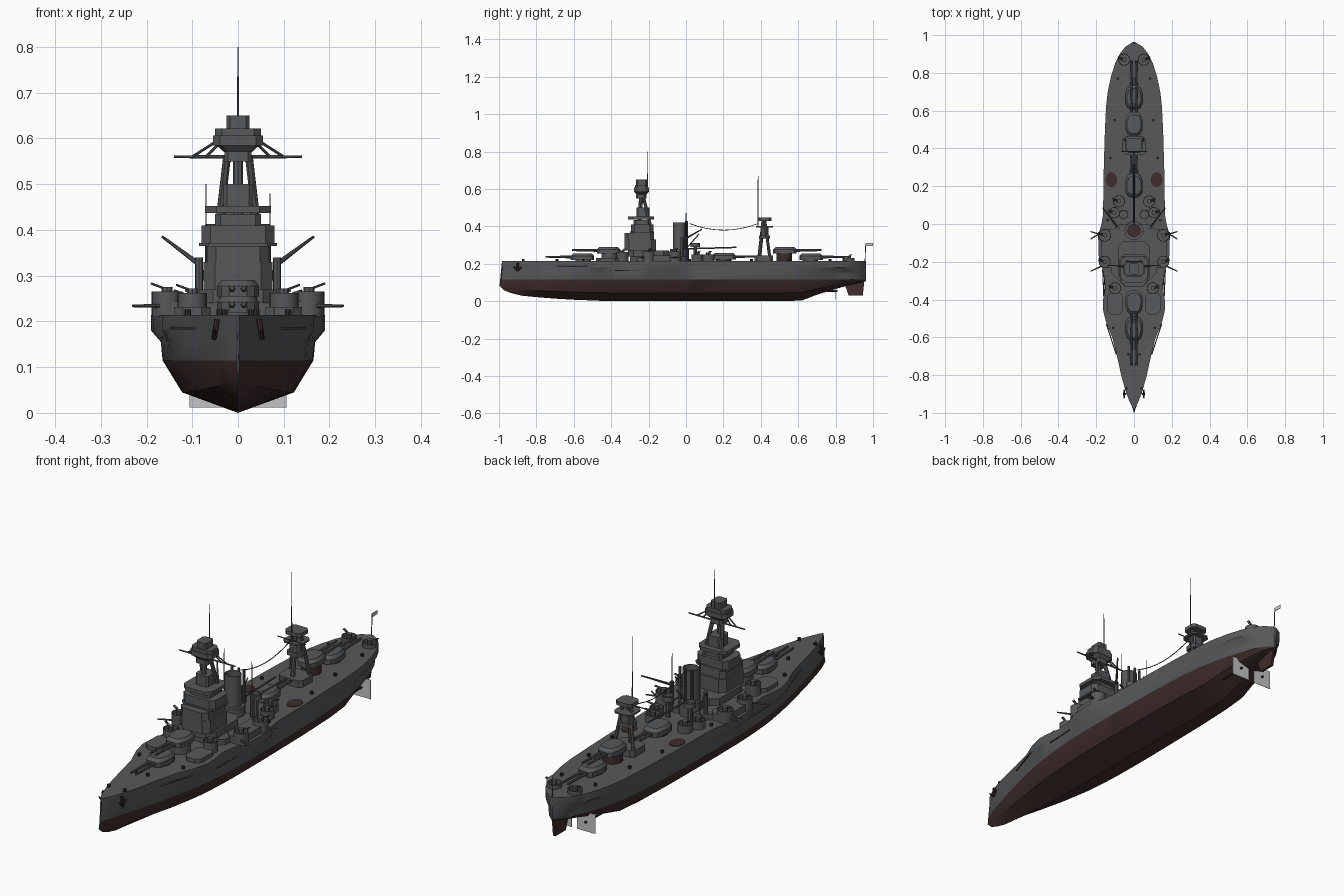
import bpy, bmesh, math
from mathutils import Vector

if "Cube" in bpy.data.objects:
    bpy.data.objects.remove(bpy.data.objects["Cube"])


def material(name, c):
    m = bpy.data.materials.new(name)
    m.diffuse_color = (*c, 1)
    m.use_nodes = True
    m.node_tree.nodes["Principled BSDF"].inputs["Base Color"].default_value = m.diffuse_color
    return m


GREY = material("hull grey", (0.095, 0.098, 0.103))
DECK = material("deck grey", (0.098, 0.098, 0.1))
RED = material("bottom red", (0.05, 0.026, 0.025))
DARK = material("dark metal", (0.03, 0.03, 0.032))
LIGHT = material("pale grey", (0.55, 0.55, 0.55))


def finish(name, bm, *mats):
    bmesh.ops.recalc_face_normals(bm, faces=bm.faces)
    me = bpy.data.meshes.new(name)
    bm.to_mesh(me)
    bm.free()
    ob = bpy.data.objects.new(name, me)
    bpy.context.collection.objects.link(ob)
    for m in mats:
        me.materials.append(m)
    return ob


def prism(name, pts, z0, z1, mat=GREY, top=1.0, c=(0, 0)):
    """Extruded outline; top scales the upper outline about c."""
    bm = bmesh.new()
    lo = [bm.verts.new((c[0] + x, c[1] + y, z0)) for x, y in pts]
    hi = [bm.verts.new((c[0] + x * top, c[1] + y * top, z1)) for x, y in pts]
    bm.faces.new(lo)
    bm.faces.new(hi)
    n = len(pts)
    for i in range(n):
        j = (i + 1) % n
        bm.faces.new((lo[i], lo[j], hi[j], hi[i]))
    return finish(name, bm, mat)


def block(name, x, y, hx, hy, z0, z1, ch=0.0, mat=GREY, top=1.0):
    """Box with chamfered corners."""
    if ch:
        q = [(hx, hy - ch), (hx - ch, hy), (ch - hx, hy), (-hx, hy - ch),
             (-hx, ch - hy), (ch - hx, -hy), (hx - ch, -hy), (hx, ch - hy)]
    else:
        q = [(hx, hy), (-hx, hy), (-hx, -hy), (hx, -hy)]
    return prism(name, q, z0, z1, mat, top, (x, y))


def drum(name, x, y, r, z0, z1, mat=GREY, ry=None, top=1.0, n=16):
    ry = ry or r
    q = [(r * math.cos(2 * math.pi * i / n), ry * math.sin(2 * math.pi * i / n)) for i in range(n)]
    return prism(name, q, z0, z1, mat, top, (x, y))


def tub(name, x, y, r, z0, z1, depth=0.015, wall=0.004, inner=DECK, ry=None):
    """Drum with a sunken top."""
    ob = drum(name, x, y, r, z0, z1, GREY, ry)
    ob.data.materials.append(inner)
    bm = bmesh.new()
    bm.from_mesh(ob.data)
    f = max(bm.faces, key=lambda f: f.calc_center_median().z)
    bmesh.ops.inset_region(bm, faces=[f], thickness=wall, depth=0)
    ext = bmesh.ops.extrude_face_region(bm, geom=[f])["geom"]
    bmesh.ops.translate(bm, vec=(0, 0, -depth), verts=[v for v in ext if isinstance(v, bmesh.types.BMVert)])
    if f.is_valid:
        bm.faces.remove(f)
    for g in ext:
        if isinstance(g, bmesh.types.BMFace):
            g.material_index = 1
    bm.to_mesh(ob.data)
    bm.free()
    return ob


def rod(name, a, b, r, r2=None, mat=GREY, n=8):
    a, b = Vector(a), Vector(b)
    bm = bmesh.new()
    bmesh.ops.create_cone(bm, cap_ends=True, segments=n, radius1=r, radius2=r if r2 is None else r2,
                          depth=(b - a).length)
    bm.transform((b - a).to_track_quat('Z', 'Y').to_matrix().to_4x4())
    bmesh.ops.translate(bm, vec=(a + b) / 2, verts=bm.verts)
    return finish(name, bm, mat)


# Hull: stations of y, deck half width, waterline half width, keel height
ST = [(-0.982, .002, .002, .06), (-0.94, .024, .022, .045), (-0.88, .046, .04, .03), (-0.8, .068, .064, .022),
      (-0.7, .09, .09, .014), (-0.6, .115, .115, .008), (-0.52, .148, .132, .005), (-0.45, .165, .144, .002),
      (-0.4, .163, .15, 0), (-0.33, .152, .157, 0), (-0.25, .163, .162, 0), (-0.19, .186, .164, 0),
      (-0.06, .19, .165, 0), (0.0, .172, .165, 0), (0.05, .164, .164, 0), (0.3, .16, .16, 0), (0.5, .154, .15, 0),
      (0.62, .148, .137, .004), (0.7, .139, .12, .035), (0.78, .122, .1, .06), (0.85, .1, .076, .08),
      (0.9, .076, .055, .092), (0.94, .044, .03, .1), (0.963, .006, .004, .108)]
bm = bmesh.new()
rings = []
for i, (y, d, w, k) in enumerate(ST):
    prof = [(0, k), (w * .74, k + .39 * (.115 - k)), (w, .115), (w + (d - w) * .15, .155), (d, .18), (d, .214)]
    ys = [-.975, -.997, -.988, -.983, -.982, -.984] if i == 0 else [y] * 6
    pts = [(x, yy, z) for (x, z), yy in zip(prof, ys)]
    pts += [(-x, yy, z) for x, yy, z in reversed(pts[1:])]
    rings.append([bm.verts.new(p) for p in pts])
for a, b in zip(rings, rings[1:]):
    for i in range(11):
        j = (i + 1) % 11
        f = bm.faces.new((a[i], a[j], b[j], b[i]))
        z = f.calc_center_median().z
        f.material_index = 1 if z < .114 else (2 if z > .21 else 0)
for r in (rings[0], rings[-1]):
    bm.faces.new(r)
finish("hull", bm, GREY, RED, DECK)

# Rudder, shafts, propeller plates
bm = bmesh.new()
vs = [bm.verts.new((x, y, z)) for x in (-.006, .006)
      for y, z in ((.845, .1), (.87, .03), (.945, .03), (.955, .12))]
for f in ((0, 1, 2, 3), (4, 5, 6, 7), (0, 1, 5, 4), (1, 2, 6, 5), (2, 3, 7, 6), (3, 0, 4, 7)):
    bm.faces.new([vs[i] for i in f])
finish("rudder", bm, RED)
for s in (-1, 1):
    rod("propeller_shaft", (s * .06, .6, .05), (s * .06, .81, .055), .005, mat=RED)
    block("propeller_plate", s * .06, .8, .046, .001, .012, .1, mat=LIGHT)


# Main gun turrets
def turret(y, z, d, ring):
    q = [(.02, .062), (.036, .05), (.046, .015), (.046, -.03), (.034, -.055), (.015, -.064)]
    q = [(x, d * v) for x, v in q] + [(-x, d * v) for x, v in reversed(q)]
    drum("barbette", 0, y - d * .005, .042, .205, z, ring, n=24)
    prism("turret_house", q, z, z + .022, c=(0, y))
    prism("turret_roof", q, z + .022, z + .036, top=.78, c=(0, y))
    for s in (-1, 1):
        rod("main_gun", (s * .013, y + d * .04, z + .016), (s * .013, y + d * .195, z + .018), .0075, .005)


for y, z, d, m in ((-.555, .22, -1, GREY), (-.415, .255, -1, GREY), (.205, .222, 1, RED),
                   (.53, .255, 1, RED), (.67, .22, 1, GREY)):
    turret(y, z, d, m)

# Forward superstructure and bridge, in stacked levels: y, half x, half y, z0, z1, chamfer
for name, y, hx, hy, z0, z1, ch in (
        ("midship_house", -.15, .12, .15, .21, .24, .04), ("upper_house", -.2, .085, .11, .24, .27, .03),
        ("conning_base", -.245, .075, .085, .27, .33, .025), ("conning_tower", -.29, .045, .035, .3, .345, .015),
        ("lower_bridge", -.25, .068, .08, .33, .365, .02), ("chart_house", -.235, .08, .06, .37, .41, .02),
        ("bridge_floor", -.235, .085, .065, .365, .372, .02), ("upper_bridge", -.235, .05, .045, .41, .435, .012),
        ("upper_platform", -.24, .072, .07, .437, .452, .025), ("director_house", -.23, .032, .035, .452, .5, .008),
        ("foretop_floor", -.238, .03, .028, .55, .572, .008), ("foretop_roof", -.238, .05, .036, .605, .622, .015),
        ("range_finder", -.238, .025, .03, .62, .65, .008)):
    block(name, 0, y, hx, hy, z0, z1, ch)
block("foretop_cabin", 0, -.238, .055, .04, .585, .607, .016)
block("foretop_base", 0, -.238, .03, .025, .57, .586, .008, top=1.6)

# Fore tripod, yard and topmast
rod("foremast_leg", (0, -.25, .4), (0, -.24, .56), .011)
for s in (-1, 1):
    rod("foremast_leg", (s * .045, -.185, .38), (s * .024, -.228, .56), .009)
    rod("yard_strut", (s * .1, -.22, .56), (s * .045, -.23, .595), .003)
    rod("yard_strut", (s * .07, -.22, .56), (s * .04, -.23, .59), .003)
    rod("yard", (0, -.22, .56), (s * .14, -.22, .56), .004, .003)
rod("fore_topmast", (0, -.205, .6), (0, -.205, .8), .003, .001)

# Funnel with searchlight platforms and side pipes
tub("funnel", 0, -.035, .036, .21, .42, depth=.04, wall=.003, inner=RED, ry=.034)
drum("funnel_base", 0, -.035, .05, .21, .28)
rod("steam_pipe", (0, .005, .22), (0, .005, .43), .006)
for s in (-1, 1):
    rod("steam_pipe", (s * .03, .0, .22), (s * .03, .0, .43), .006)
    tub("searchlight_platform", s * .055, .05, .025, .29, .312)
    rod("platform_column", (s * .055, .05, .21), (s * .055, .05, .295), .01)
    rod("wireless_pole", (s * .07, 0, .22), (s * .07, 0, .5 if s < 0 else .48), .0025, .0012)
    # Boat cranes
    rod("crane_post", (s * .085, -.02, .21), (s * .085, -.02, .34), .009)
    rod("crane_arm", (s * .085, -.02, .325), (s * .165, .085, .385), .006, .003)
rod("boat_boom", (0, -.01, .28), (0, .27, .288), .004)
rod("boom_post", (0, 0, .28), (0, .07, .36), .003)

# Aft tripod mast with platforms
block("aft_house", 0, .415, .06, .05, .21, .245, .015)
rod("mainmast_leg", (0, .39, .22), (0, .415, .44), .01)
for s in (-1, 1):
    rod("mainmast_leg", (s * .05, .45, .22), (s * .018, .42, .44), .008)
block("aft_platform_low", 0, .42, .035, .03, .335, .352, .01)
block("aft_cabin", 0, .42, .026, .022, .352, .395, .008)
block("aft_platform_mid", 0, .42, .045, .045, .395, .402, .015)
block("aft_top", 0, .42, .04, .036, .43, .447, .012)
rod("main_topmast", (0, .385, .4), (0, .385, .72), .0028, .001)
rod("aft_yard", (-.07, .385, .41), (.07, .385, .41), .0025)

# Sagging aerial between funnel and aft mast
cable = [(0, .02 + .365 * t / 8, .415 - .14 * (t / 8) * (1 - t / 8)) for t in range(9)]
for a, b in zip(cable, cable[1:]):
    rod("aerial_wire", a, b, .002, mat=DARK, n=5)

# Gun tubs on both sides: x, y, radius, base, top
for s in (-1, 1):
    for x, y, r, z0, z1 in ((.1, -.34, .032, .21, .262), (.155, -.2, .032, .21, .265), (.155, -.06, .034, .21, .265),
                            (.08, .12, .032, .21, .25), (.105, .06, .03, .21, .25), (.052, .87, .032, .21, .232)):
        tub("gun_tub", s * x, y, r, z0, z1)
        drum("gun_mount", s * x, y, .012, z1 - .02, z1 + .01, n=8)
        for o in (-.004, .004):
            rod("anti_aircraft_gun", (s * x, y + o, z1 + .005), (s * (x + .035), y + o + .012, z1 + .018), .0025, n=6)
    # Casemate guns in the side bulge
    for y, dy in ((-.22, -.03), (-.06, .02), (-.04, -.04)):
        rod("casemate_gun", (s * .165, y, .234), (s * .23, y + dy, .234), .0045, .003)
    block("casemate_house", s * .135, -.13, .04, .1, .212, .245, .02)
    block("forward_casemate", s * .1, -.42, .04, .06, .212, .232, .02)
    # Red deck wells, deck fittings and anchors
    drum("deck_well", s * .12, .235, .031, .212, .2165, RED, ry=.04)
    for x, y in ((.085, .77), (.103, .55), (.125, .35), (.03, -.69), (.11, -.55), (.04, -.87), (.14, .02)):
        drum("deck_fitting", s * x, y, .007, .212, .226, DARK, n=8)
    rod("anchor_shank", (s * .046, -.9, .205), (s * .052, -.9, .165), .006, mat=RED)
    for e in (-1, 1):
        rod("anchor_fluke", (s * .052, -.9, .163), (s * .052, -.9 + e * .022, .185), .006, .003, mat=RED)
    for z, y0, y1, x0, x1 in ((.185, -.69, -.53, .094, .146), (.165, -.38, -.24, .16, .166)):
        rod("boat_spar", (s * x0, y0, z), (s * x1, y1, z), .003, n=5)

# Stern flag
rod("flag_staff", (0, .957, .21), (0, .961, .31), .002)
block("flag", 0, .98, .001, .02, .295, .312, mat=LIGHT)

# Smooth shading with sharp edges kept
bpy.ops.object.select_all(action='SELECT')
bpy.context.view_layer.objects.active = bpy.data.objects["hull"]
bpy.ops.object.shade_smooth_by_angle(angle=math.radians(30))
